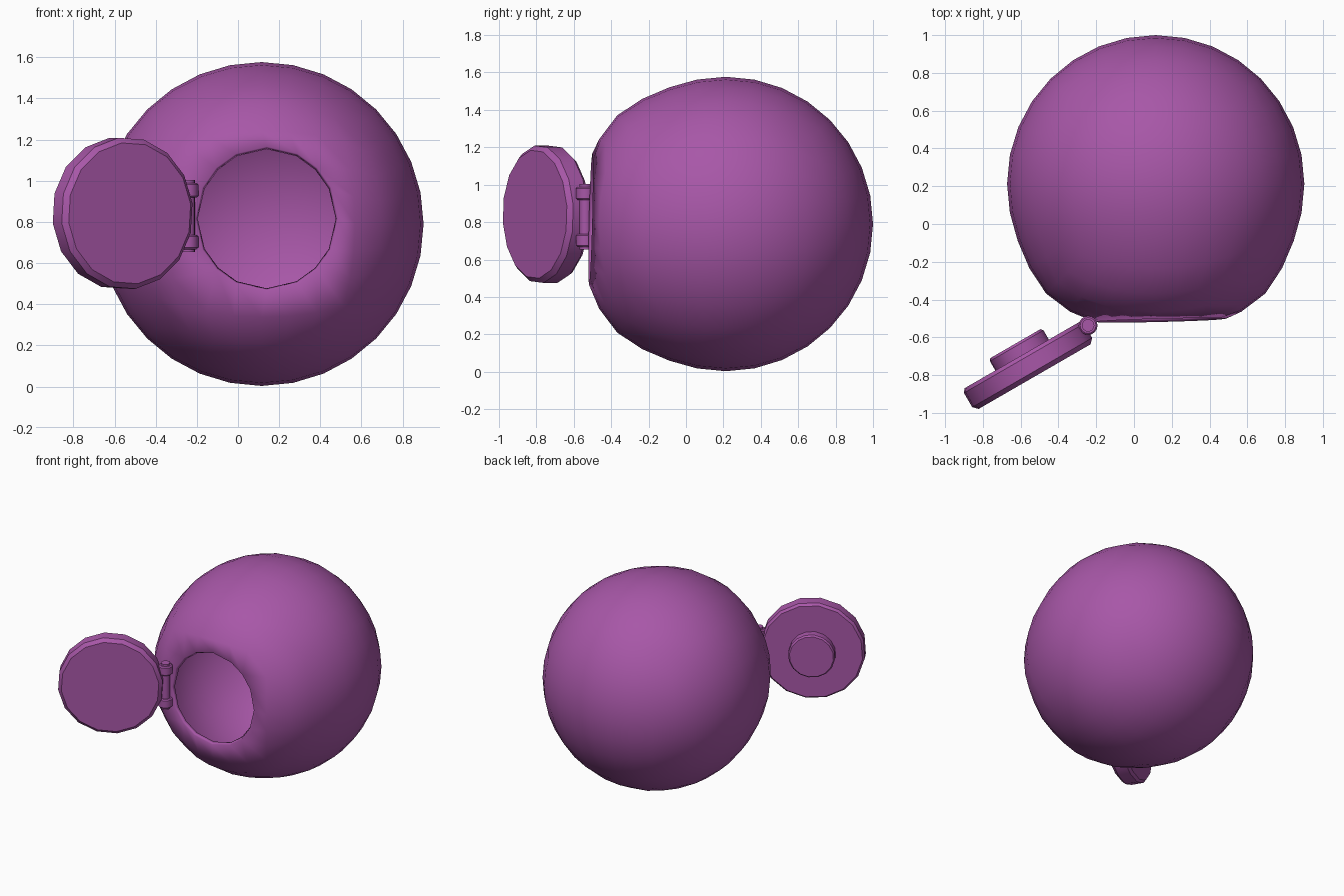
import bpy, bmesh, math
from mathutils import Vector, Matrix

if "Cube" in bpy.data.objects:
    bpy.data.objects.remove(bpy.data.objects["Cube"])

purple = bpy.data.materials.new("purple")
purple.diffuse_color = (0.39, 0.095, 0.39, 1)
purple.use_nodes = True
purple.node_tree.nodes["Principled BSDF"].inputs["Base Color"].default_value = purple.diffuse_color


def finish(bm, name, angle):
    bmesh.ops.recalc_face_normals(bm, faces=bm.faces)
    me = bpy.data.meshes.new(name)
    bm.to_mesh(me)
    bm.free()
    ob = bpy.data.objects.new(name, me)
    bpy.context.collection.objects.link(ob)
    me.materials.append(purple)
    bpy.ops.object.select_all(action='DESELECT')
    ob.select_set(True)
    bpy.context.view_layer.objects.active = ob
    bpy.ops.object.shade_smooth_by_angle(angle=math.radians(angle))
    return ob


def lathe(name, profile, centre, axis=(0, 0, 1), sides=16, angle=30):
    """Closed turned part: profile of (radius, height) along an axis."""
    bm = bmesh.new()
    rings = [[bm.verts.new((r * math.cos(2 * math.pi * i / sides),
                            r * math.sin(2 * math.pi * i / sides), h))
              for i in range(sides)] for r, h in profile]
    for a, b in zip(rings, rings[1:]):
        for i in range(sides):
            j = (i + 1) % sides
            bm.faces.new((a[i], a[j], b[j], b[i]))
    bm.faces.new(rings[0][::-1])
    bm.faces.new(rings[-1])
    rot = Vector((0, 0, 1)).rotation_difference(Vector(axis)).to_matrix().to_4x4()
    bm.transform(Matrix.Translation(centre) @ rot)
    return finish(bm, name, angle)


# Hollow round body: a cube sphere whose front patch is opened to a 16-sided mouth
R, C, N = 0.787, Vector((0.115, 0.213, 0.79)), 8
bm = bmesh.new()
bmesh.ops.create_cube(bm, size=2)
bmesh.ops.subdivide_edges(bm, edges=bm.edges[:], cuts=N - 1, use_grid_fill=True)
hole = [f for f in bm.faces
        if (c := f.calc_center_median()).y < -0.99 and max(abs(c.x), abs(c.z)) < 0.5]
bmesh.ops.delete(bm, geom=hole, context='FACES')
for v in bm.verts:
    p = v.co.copy()
    d = Vector([math.tan(t * math.pi / 4) for t in p]).normalized()
    if v.is_boundary:
        a = math.atan2(d.z, d.x)
        x, z = 0.14 + 0.347 * math.cos(a), 0.816 + 0.35 * math.sin(a)
        v.co = (x, -0.51 + 0.025 * (x - 0.14) + 0.025 * (z - 0.816), z)
    else:
        # shoulders bulge slightly around the mouth
        t = math.degrees(math.acos(max(-1, min(1, -d.y))))
        v.co = C + d * R * (1 + 0.045 * math.exp(-((t - 42) / 17) ** 2))
body = finish(bm, "body", 60)
shell = body.modifiers.new("shell", 'SOLIDIFY')
shell.thickness = 0.03
shell.offset = -1

# Round lid, swung open, with an inner plug
back = Vector((-0.5, math.cos(math.radians(30)), 0))
lid_c = Vector((-0.56, -0.75, 0.842))
lathe("lid", [(0.345, -0.067), (0.37, -0.042), (0.37, 0.045), (0.355, 0.065)],
      lid_c, back)
lathe("lid_plug", [(0.165, 0.05), (0.165, 0.122), (0.155, 0.135)],
      lid_c + Vector((0, 0, -0.01)), back)

# Hinge: thin pin, two collars and end caps
hinge = Vector((-0.243, -0.537, 0.828))
lathe("hinge_pin", [(0.033, -0.175), (0.033, 0.175)], hinge)
for name, s in (("upper_hinge_collar", 1), ("lower_hinge_collar", -1)):
    lathe(name, [(0.042, -0.035), (0.05, -0.027), (0.05, 0.027), (0.042, 0.035)],
          hinge + Vector((0, 0, 0.126 * s)))
